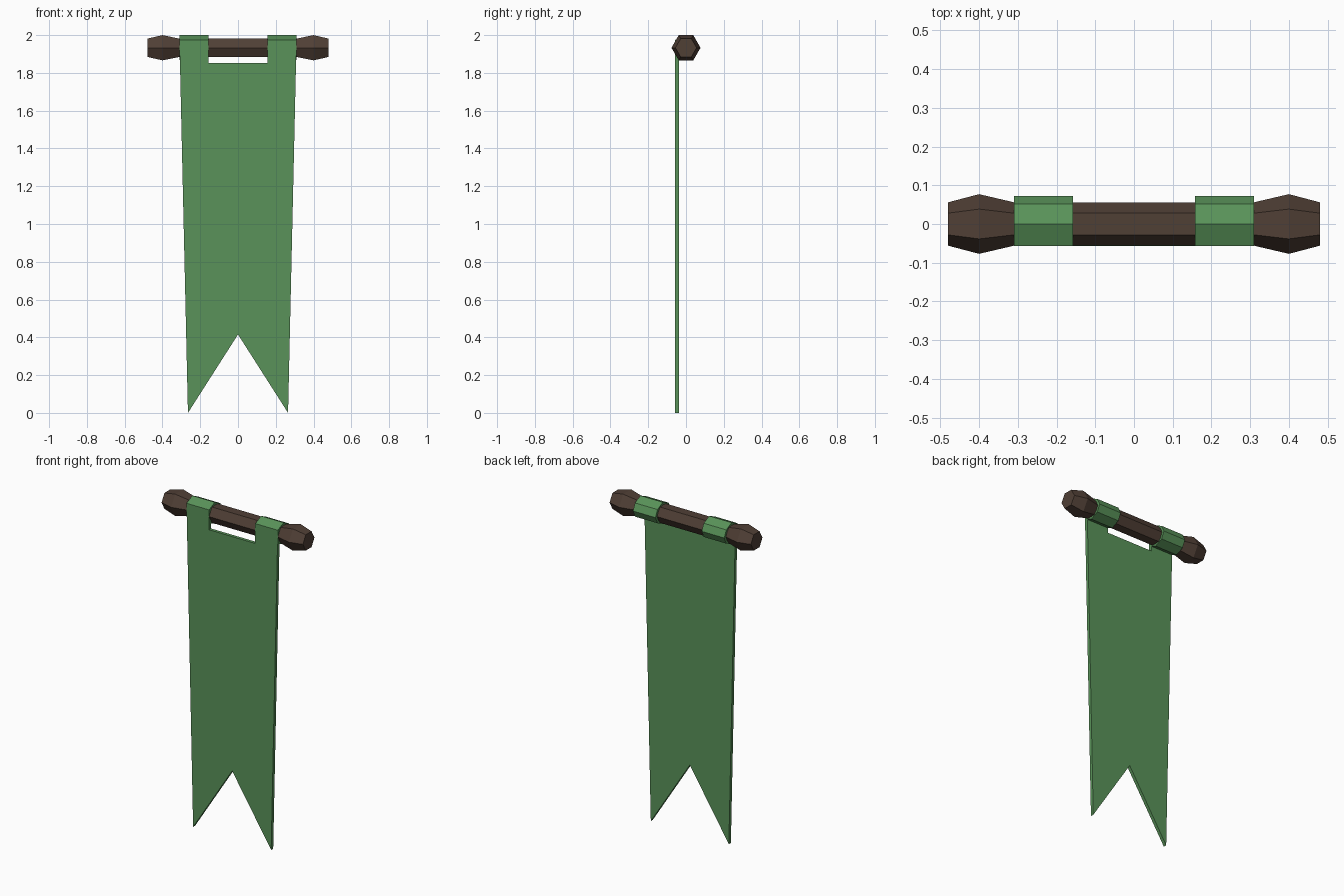
import bpy, bmesh
from math import sin, cos, pi

if "Cube" in bpy.data.objects:
    bpy.data.objects.remove(bpy.data.objects["Cube"])

ROD_Z = 1.933

def material(name, rgb):
    m = bpy.data.materials.new(name)
    m.diffuse_color = (*rgb, 1)
    m.use_nodes = True
    m.node_tree.nodes["Principled BSDF"].inputs["Base Color"].default_value = m.diffuse_color
    return m

green = material("green_cloth", (0.10, 0.29, 0.10))
brown = material("dark_wood", (0.08, 0.05, 0.036))

def finish(name, bm, mat):
    bmesh.ops.recalc_face_normals(bm, faces=bm.faces)
    me = bpy.data.meshes.new(name)
    bm.to_mesh(me)
    bm.free()
    me.materials.append(mat)
    ob = bpy.data.objects.new(name, me)
    bpy.context.collection.objects.link(ob)
    return ob

def extrude(bm, face, vec):
    res = bmesh.ops.extrude_face_region(bm, geom=[face])
    verts = [v for v in res["geom"] if isinstance(v, bmesh.types.BMVert)]
    bmesh.ops.translate(bm, verts=verts, vec=vec)

# Hexagonal rod with a faceted knob at each end
bm = bmesh.new()
half = [(0.31, 0.056), (0.40, 0.077), (0.48, 0.056)]
stations = [(-x, r) for x, r in reversed(half)] + half
rings = [[bm.verts.new((x, r * cos(i * pi / 3), ROD_Z + r * sin(i * pi / 3)))
          for i in range(6)] for x, r in stations]
for a, b in zip(rings, rings[1:]):
    for i in range(6):
        j = (i + 1) % 6
        bm.faces.new((a[i], a[j], b[j], b[i]))
bm.faces.new(rings[0])
bm.faces.new(rings[-1])
finish("rod", bm, brown)

# Hanging cloth: tapered, swallow-tailed, with a gap between the two tabs
bm = bmesh.new()
right = [(0.157, 1.853), (0.157, 1.975), (0.31, 1.975), (0.265, 0.0)]
outline = right + [(0, 0.415)] + [(-x, z) for x, z in reversed(right)]
face = bm.faces.new([bm.verts.new((x, -0.057, z)) for x, z in outline])
extrude(bm, face, (0, 0.02, 0))
finish("banner_cloth", bm, green)

# Loops of cloth wrapped around the rod
outer = [(-0.057, 0.042), (0, 0.067), (0.052, 0.042), (0.072, 0),
         (0.052, -0.042), (0, -0.065), (-0.057, -0.042)]
inner = [(y * 0.78, z * 0.78) for y, z in outer]
for side, name in ((-1, "left_tab"), (1, "right_tab")):
    bm = bmesh.new()
    loops = [[[bm.verts.new((side * x, y, ROD_Z + z)) for y, z in prof]
              for prof in (outer, inner)] for x in (0.157, 0.31)]
    (o0, i0), (o1, i1) = loops
    n = len(outer)
    for k in range(n):
        j = (k + 1) % n
        for a, b in ((o0, o1), (i0, i1), (o0, i0), (o1, i1)):
            bm.faces.new((a[k], a[j], b[j], b[k]))
    finish(name, bm, green)
